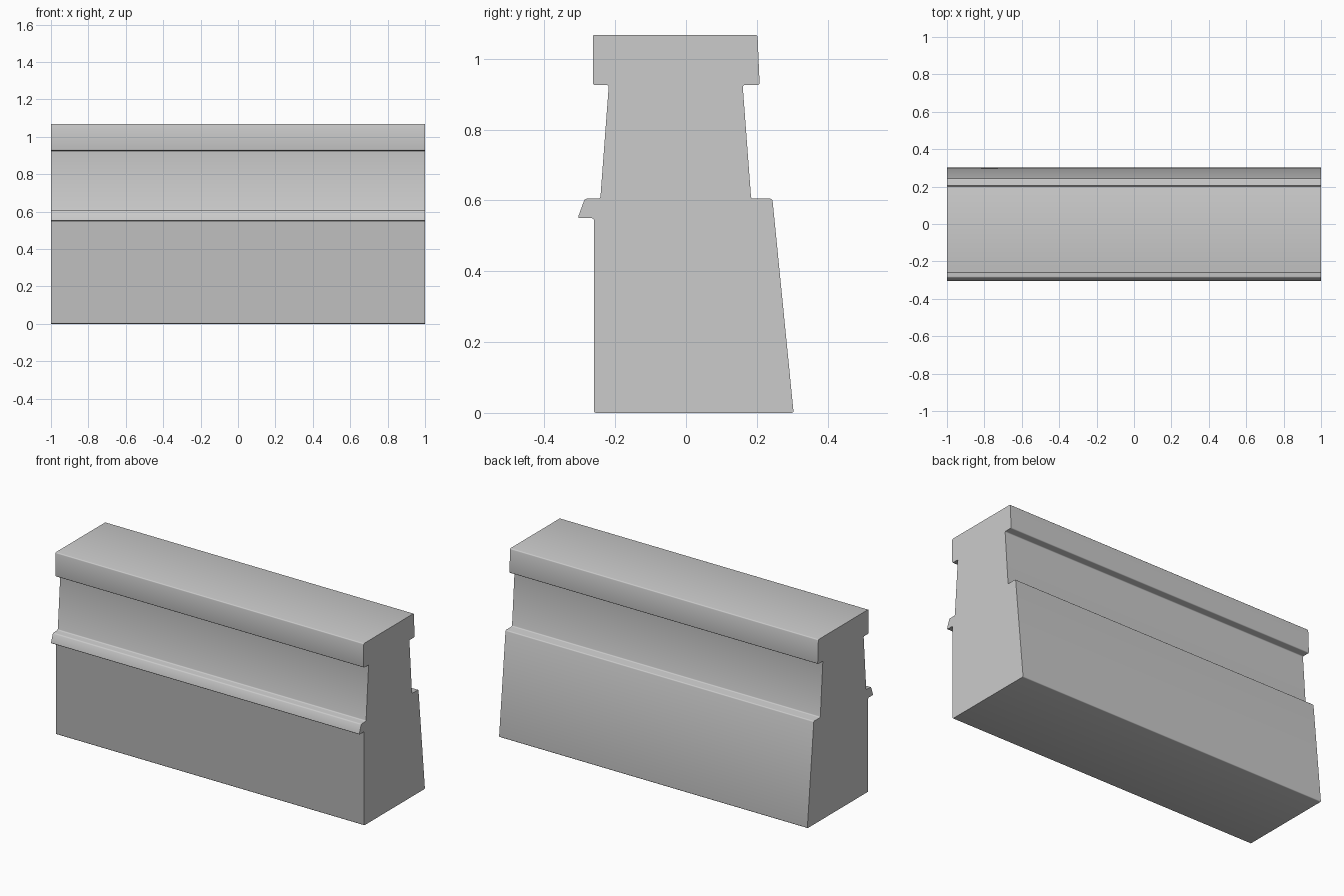
import bpy, bmesh, math

if "Cube" in bpy.data.objects:
    bpy.data.objects.remove(bpy.data.objects["Cube"])

LENGTH = 2.0
ROUND = 0.006

# Cross-section (y, z), anticlockwise seen from +x
profile = [
    (-0.26, 0), (0.304, 0),                                     # foot
    (0.244, 0.605), (0.184, 0.605),                             # back ledge
    (0.16, 0.926), (0.208, 0.926), (0.202, 1.068),              # back of cap
    (-0.263, 1.068), (-0.263, 0.926), (-0.218, 0.926),          # front of cap
    (-0.242, 0.605), (-0.286, 0.605), (-0.306, 0.55), (-0.26, 0.55),  # front drip ledge
]

# Parapet wall: round the profile corners, then sweep along x
bm = bmesh.new()
bm.faces.new([bm.verts.new((-LENGTH / 2, y, z)) for y, z in profile])
bmesh.ops.bevel(bm, geom=bm.verts[:], offset=ROUND, offset_type='OFFSET',
                segments=3, profile=0.5, affect='VERTICES')
swept = bmesh.ops.extrude_face_region(bm, geom=bm.faces[:], use_keep_orig=True)
bmesh.ops.translate(bm, vec=(LENGTH, 0, 0),
                    verts=[g for g in swept["geom"] if isinstance(g, bmesh.types.BMVert)])
bmesh.ops.recalc_face_normals(bm, faces=bm.faces[:])

mesh = bpy.data.meshes.new("parapet_wall")
bm.to_mesh(mesh)
bm.free()
wall = bpy.data.objects.new("parapet_wall", mesh)
bpy.context.collection.objects.link(wall)

# Smooth the rounded edges, keep the end faces crisp
bpy.context.view_layer.objects.active = wall
wall.select_set(True)
bpy.ops.object.shade_smooth_by_angle(angle=math.radians(40))
